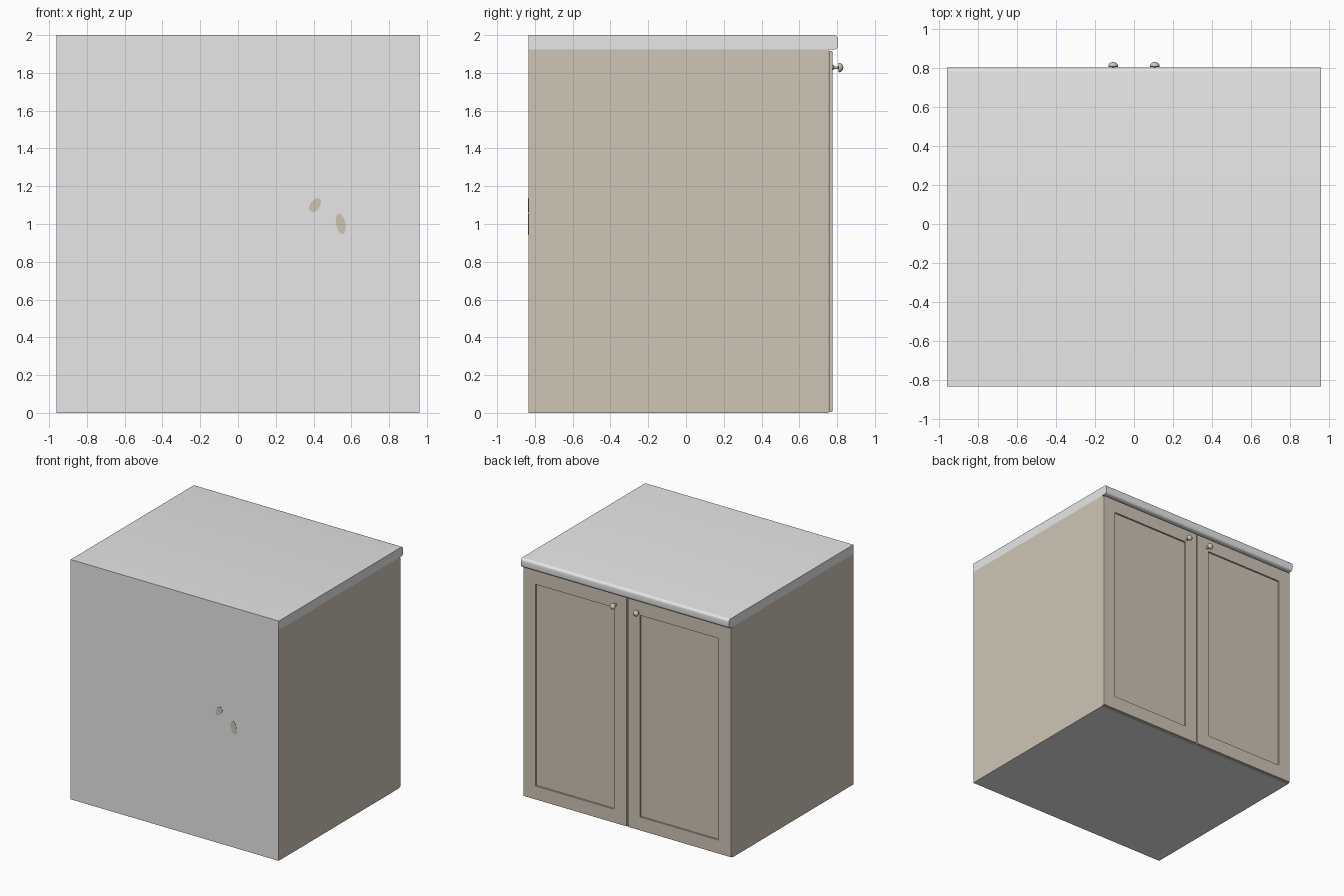
import bpy, bmesh, math
from mathutils import Vector

cube = bpy.data.objects.get("Cube")
if cube:
    bpy.data.objects.remove(cube, do_unlink=True)

W, BACK, CARCASS_Y, DOOR_Y, LIP_Y = 0.96, -0.834, 0.755, 0.776, 0.805
TOP, SLAB = 2.0, 1.923


def material(name, rgb):
    m = bpy.data.materials.new(name)
    m.use_nodes = True
    m.diffuse_color = (*rgb, 1)
    m.node_tree.nodes["Principled BSDF"].inputs["Base Color"].default_value = (*rgb, 1)
    return m


grey = material("light grey", (0.8, 0.8, 0.8))
beige = material("warm beige", (0.63, 0.56, 0.47))


def make_object(name, bm, *mats):
    bmesh.ops.recalc_face_normals(bm, faces=bm.faces)
    mesh = bpy.data.meshes.new(name)
    bm.to_mesh(mesh)
    bm.free()
    obj = bpy.data.objects.new(name, mesh)
    bpy.context.collection.objects.link(obj)
    for m in mats:
        mesh.materials.append(m)
    return obj


def box(lo, hi):
    bm = bmesh.new()
    bmesh.ops.create_cube(bm, size=1)
    lo, hi = Vector(lo), Vector(hi)
    for v in bm.verts:
        v.co = (lo + hi) / 2 + v.co * (hi - lo)
    return bm


def smooth(obj):
    bpy.ops.object.select_all(action='DESELECT')
    obj.select_set(True)
    bpy.context.view_layer.objects.active = obj
    bpy.ops.object.shade_smooth_by_angle(angle=math.radians(35))


# Carcass: beige sides, grey rear panel and underside
bm = box((-W, BACK, 0), (W, CARCASS_Y, SLAB))
bm.normal_update()
for f in bm.faces:
    f.material_index = 1 if f.normal.y < -0.5 or f.normal.z < -0.5 else 0
make_object("carcass", bm, beige, grey)

# Worktop with a rounded lip over the doors
bm = box((-W, BACK, SLAB), (W, LIP_Y, TOP))
lip = [e for e in bm.edges if all(v.co.y > 0 for v in e.verts)
       and abs(e.verts[0].co.x - e.verts[1].co.x) > 1]
bmesh.ops.bevel(bm, geom=lip, offset=0.022, segments=5, profile=0.5, affect='EDGES')
smooth(make_object("worktop", bm, grey))


# Doors with softened edges and a recessed centre panel
def door(name, side):
    xs = sorted((side * 0.006, side * (W - 0.001)))
    bm = box((xs[0], CARCASS_Y + 0.003, 0.006), (xs[1], DOOR_Y, SLAB - 0.008))
    rim = [e for e in bm.edges if all(v.co.y > DOOR_Y - 0.001 for v in e.verts)]
    bmesh.ops.bevel(bm, geom=rim, offset=0.004, segments=2, profile=0.5, affect='EDGES')
    bm.normal_update()
    face = max((f for f in bm.faces if f.normal.y > 0.9), key=lambda f: f.calc_area())
    bmesh.ops.inset_region(bm, faces=[face], thickness=0.155)
    bmesh.ops.inset_region(bm, faces=[face], thickness=0.001, depth=-0.013)
    make_object(name, bm, beige)


# Knobs turned from a profile of (radius, distance from door)
KNOB = [(0, 0), (0.014, 0), (0.014, 0.005), (0.007, 0.009), (0.007, 0.031),
        (0.024, 0.033), (0.025, 0.038), (0.021, 0.048), (0.012, 0.055), (0, 0.058)]


def knob(name, side):
    bm = bmesh.new()
    verts = [bm.verts.new((r, d, 0)) for r, d in KNOB]
    edges = [bm.edges.new(pair) for pair in zip(verts, verts[1:])]
    bmesh.ops.spin(bm, geom=verts + edges, cent=(0, 0, 0), axis=(0, 1, 0),
                   angle=math.tau, steps=20)
    bmesh.ops.remove_doubles(bm, verts=bm.verts, dist=0.0001)
    obj = make_object(name, bm, beige)
    obj.location = (side * 0.107, DOOR_Y - 0.001, 1.828)
    smooth(obj)


for label, side in (("left", 1), ("right", -1)):
    door(label + "_door", side)
    knob(label + "_knob", side)


# Small beige marks on the rear panel
def mark(name, x, z, half_w, half_h, tilt):
    bm = bmesh.new()
    bmesh.ops.create_circle(bm, cap_ends=True, segments=16, radius=1)
    for v in bm.verts:
        u, w = v.co.x * half_w, v.co.y * half_h
        v.co = (x + u * math.cos(tilt) + w * math.sin(tilt), BACK - 0.001,
                z - u * math.sin(tilt) + w * math.cos(tilt))
    bm.normal_update()
    if bm.faces[:][0].normal.y > 0:
        bmesh.ops.reverse_faces(bm, faces=bm.faces)
    obj = make_object(name, bm, beige)
    plate = obj.modifiers.new("thickness", 'SOLIDIFY')
    plate.thickness = 0.002
    plate.offset = 0


mark("upper_mark", 0.408, 1.10, 0.026, 0.042, 0.6)
mark("lower_mark", 0.544, 1.00, 0.025, 0.056, -0.2)
